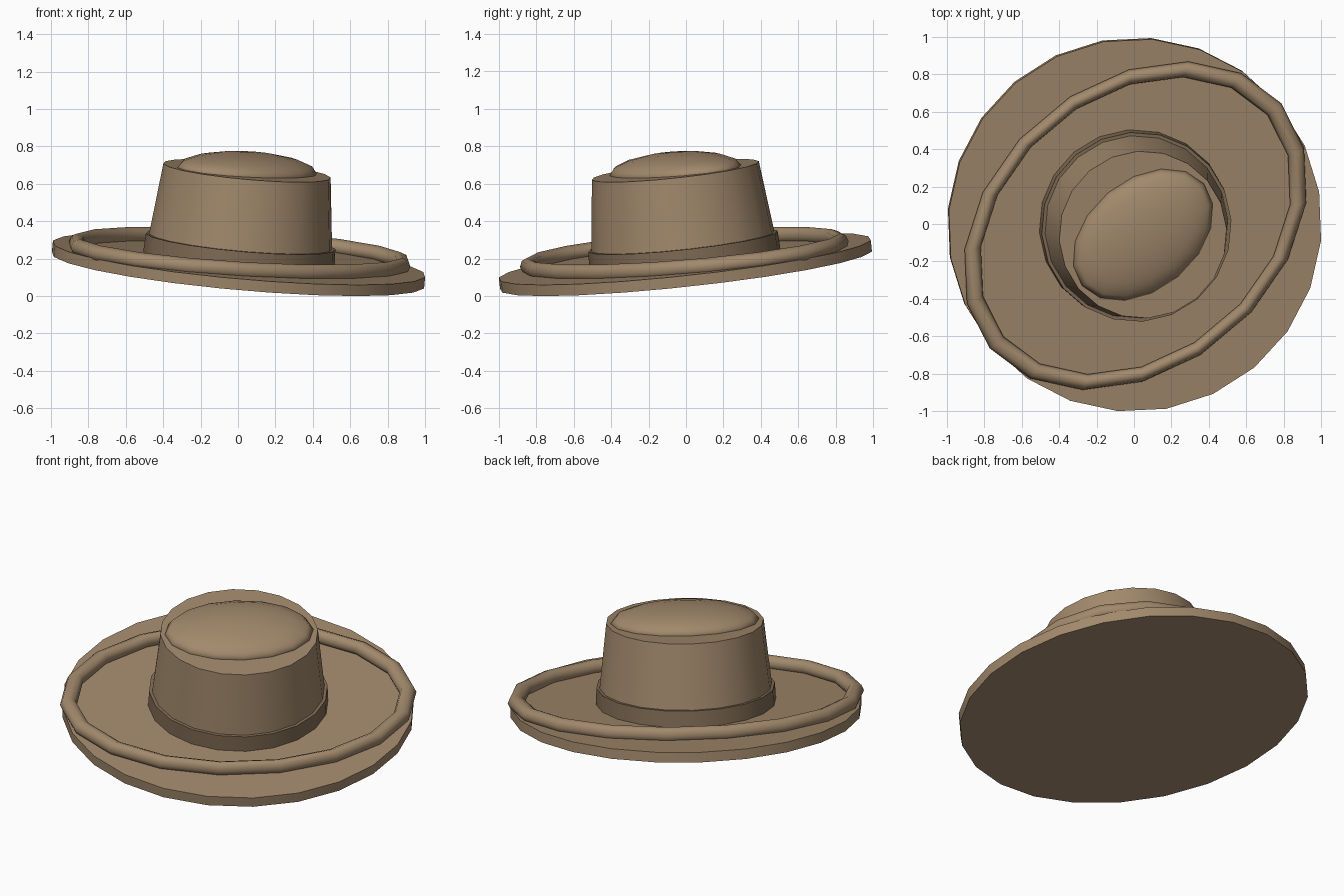
import bpy, bmesh, math
from mathutils import Matrix

if "Cube" in bpy.data.objects:
    bpy.data.objects.remove(bpy.data.objects["Cube"])

TILT = math.asin(0.139)
# Whole hat leans towards the front right
POSE = (Matrix.Translation((0, 0, 0.139)) @ Matrix.Rotation(math.radians(40), 4, 'Z')
        @ Matrix.Rotation(TILT, 4, 'X'))


def colour(name, rgb):
    mat = bpy.data.materials.new(name)
    mat.diffuse_color = (*rgb, 1)
    mat.use_nodes = True
    mat.node_tree.nodes["Principled BSDF"].inputs["Base Color"].default_value = mat.diffuse_color
    return mat


felt = colour("felt", (0.36, 0.25, 0.15))
dark_felt = colour("dark_felt", (0.22, 0.15, 0.09))


def finish(obj, name, mat, angle):
    obj.name = name
    obj.data.materials.append(mat)
    bpy.ops.object.shade_smooth_by_angle(angle=math.radians(angle))
    obj.matrix_world = POSE @ obj.matrix_basis


def frustum(name, sides, r_low, r_high, low, high, mat):
    mesh = bpy.data.meshes.new(name)
    bm = bmesh.new()
    rings = [[bm.verts.new((r * math.cos(math.tau * i / sides),
                            r * math.sin(math.tau * i / sides), z)) for i in range(sides)]
             for r, z in ((r_low, low), (r_high, high))]
    for i in range(sides):
        j = (i + 1) % sides
        bm.faces.new((rings[0][i], rings[0][j], rings[1][j], rings[1][i]))
    bm.faces.new(rings[0][::-1])
    bm.faces.new(rings[1])
    bm.to_mesh(mesh)
    bm.free()
    obj = bpy.data.objects.new(name, mesh)
    bpy.context.collection.objects.link(obj)
    bpy.ops.object.select_all(action='DESELECT')
    obj.select_set(True)
    bpy.context.view_layer.objects.active = obj
    finish(obj, name, mat, 35)


# Brim, crown and hat band
frustum("brim", 24, 1.003, 1.003, 0, 0.06, felt)
frustum("crown", 20, 0.505, 0.45, 0.04, 0.537, felt)
frustum("hat_band", 20, 0.515, 0.51, 0.05, 0.155, dark_felt)

# Oval rolled ring resting on the brim
bpy.ops.mesh.primitive_torus_add(major_segments=18, minor_segments=8,
                                 major_radius=1, minor_radius=0.05)
ring = bpy.context.object
ring.scale = (0.97, 0.735, 0.9)
ring.location.z = 0.086
finish(ring, "brim_ring", felt, 60)

# Oval dome on top of the crown
bpy.ops.mesh.primitive_uv_sphere_add(segments=16, ring_count=8, radius=1)
dome = bpy.context.object
dome.scale = (0.425, 0.295, 0.098)
dome.location.z = 0.537
finish(dome, "crown_dome", felt, 80)
